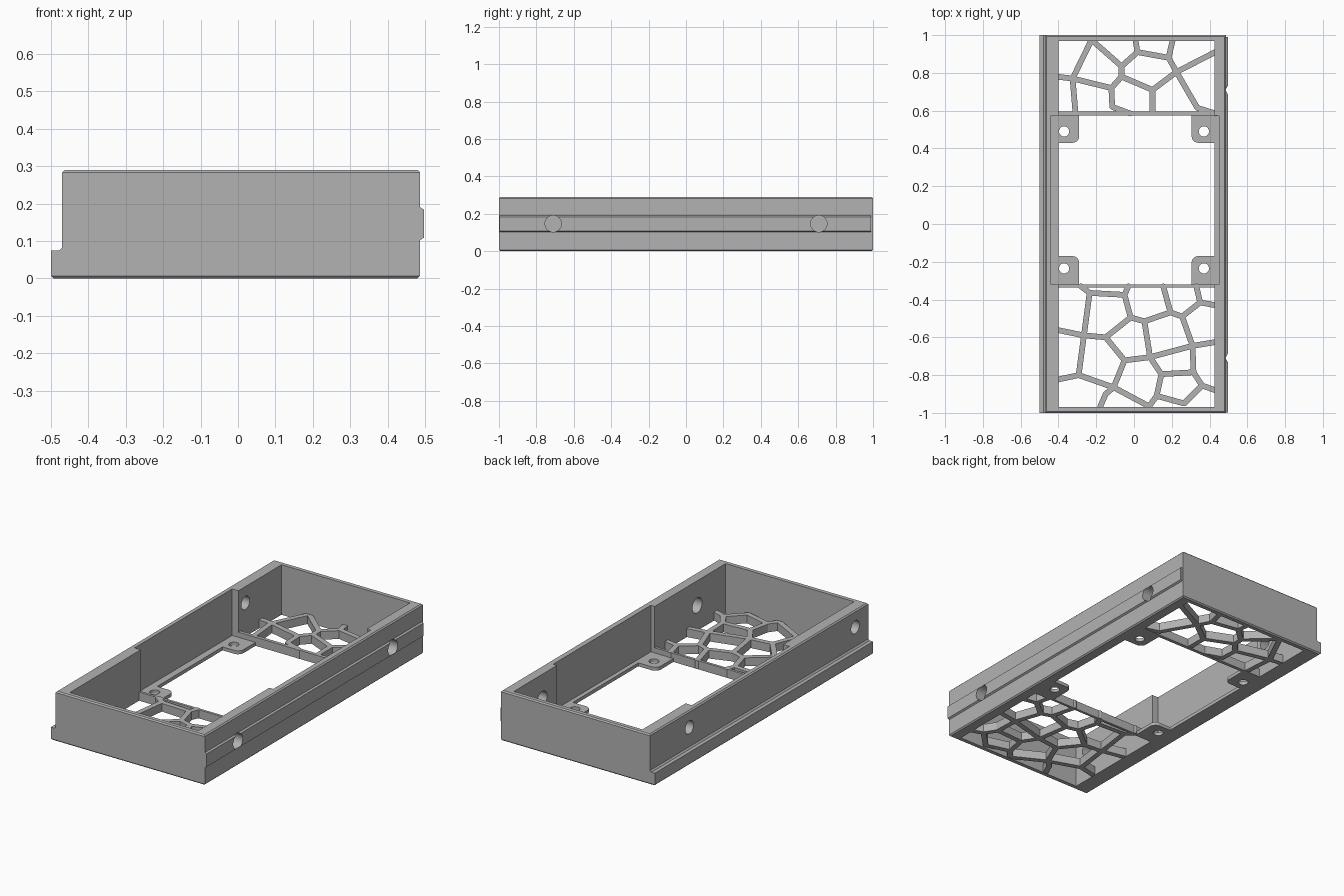
import bpy, bmesh, math
from mathutils import Vector, Matrix

if "Cube" in bpy.data.objects:
    bpy.data.objects.remove(bpy.data.objects["Cube"], do_unlink=True)

HEIGHT, FLOOR, LIP = 0.29, 0.05, 0.02
grey = bpy.data.materials.new("plain grey")
grey.use_nodes = True
grey.diffuse_color = (0.45, 0.45, 0.45, 1)
grey.node_tree.nodes["Principled BSDF"].inputs["Base Color"].default_value = (0.45, 0.45, 0.45, 1)


def finish(name, bm):
    bmesh.ops.recalc_face_normals(bm, faces=bm.faces)
    mesh = bpy.data.meshes.new(name)
    bm.to_mesh(mesh)
    bm.free()
    mesh.materials.append(grey)
    obj = bpy.data.objects.new(name, mesh)
    bpy.context.collection.objects.link(obj)
    return obj


def add_box(bm, x, y, z):
    size = Matrix.Diagonal((x[1] - x[0], y[1] - y[0], z[1] - z[0], 1))
    centre = Matrix.Translation((sum(x) / 2, sum(y) / 2, sum(z) / 2))
    return bmesh.ops.create_cube(bm, size=1, matrix=centre @ size)["verts"]


def box(name, x, y, z):
    bm = bmesh.new()
    add_box(bm, x, y, z)
    return finish(name, bm)


def cylinder(name, centre, radius, depth, axis="Z"):
    bm = bmesh.new()
    turn = Matrix.Rotation(math.pi / 2, 4, "Y") if axis == "X" else Matrix()
    bmesh.ops.create_cone(bm, cap_ends=True, segments=32, radius1=radius, radius2=radius,
                          depth=depth, matrix=Matrix.Translation(centre) @ turn)
    return finish(name, bm)


def long_profile(name, points, y0, y1):
    """Extrude an x-z outline along y."""
    bm = bmesh.new()
    face = bm.faces.new([bm.verts.new((x, y0, z)) for x, z in points])
    out = bmesh.ops.extrude_face_region(bm, geom=[face])["geom"]
    bmesh.ops.translate(bm, vec=(0, y1 - y0, 0),
                        verts=[v for v in out if isinstance(v, bmesh.types.BMVert)])
    return bm


def boolean(obj, tool, operation="DIFFERENCE"):
    mod = obj.modifiers.new("boolean", "BOOLEAN")
    mod.operation, mod.solver, mod.object = operation, "EXACT", tool
    bpy.context.view_layer.update()
    graph = bpy.context.evaluated_depsgraph_get()
    mesh = bpy.data.meshes.new_from_object(obj.evaluated_get(graph))
    obj.modifiers.clear()
    obj.data = mesh
    bpy.data.objects.remove(tool, do_unlink=True)


# Outer body with a foot ledge on its right side
bm = long_profile("body", [(-0.5, 0), (0.487, 0), (0.487, HEIGHT), (-0.47, HEIGHT),
                           (-0.47, 0.083), (-0.478, 0.074), (-0.5, 0.074)], -1, 1)
rims = [e for e in bm.edges if all(v.co.z < 0.001 for v in e.verts)
        or all(v.co.z > HEIGHT - 0.001 for v in e.verts)]
bmesh.ops.recalc_face_normals(bm, faces=bm.faces)
bmesh.ops.bevel(bm, geom=rims, offset=0.007, segments=1, affect="EDGES")
body = finish("tray_body", bm)

# Chamfered rail on the left side
rail = finish("rail", long_profile("rail", [(0.47, 0.103), (0.487, 0.103), (0.497, 0.109),
                                            (0.497, 0.184), (0.487, 0.19), (0.47, 0.19)], -0.997, 0.99))
boolean(body, rail, "UNION")

# Cavity, wider middle pocket and the floor openings
INNER, POCKET, WINDOW = (-0.40, 0.425), (-0.44, 0.45), (-0.32, 0.575)
for x, y, z in [(INNER, (-0.97, 0.97), (FLOOR, 1)),
                (POCKET, WINDOW, (LIP, 1)),
                (INNER, WINDOW, (-1, 1)),
                (INNER, (0.595, 0.97), (-1, 1)),
                (INNER, (-0.97, -0.335), (-1, 1))]:
    boolean(body, box("cutter", x, y, z))

# Screw holes through the side walls
for y in (-0.71, 0.71):
    boolean(body, cylinder("cutter", (0.46, y, 0.147), 0.044, 0.2, "X"))
for y in (-0.88, 0.64):
    boolean(body, cylinder("cutter", (-0.44, y, 0.195), 0.038, 0.2, "X"))

# Corner mounting tabs with a rounded free corner
for side, x in (("right", (-0.41, -0.29)), ("left", (0.305, 0.435))):
    for end, y, hole in (("back", (0.43, 0.58), 0.49), ("front", (-0.325, -0.17), -0.235)):
        bm = bmesh.new()
        add_box(bm, x, y, (0, LIP))
        free = [e for e in bm.edges if all(abs(v.co.x) < 0.35 and -0.2 < v.co.y < 0.5
                                           for v in e.verts)
                and abs(e.verts[0].co.z - e.verts[1].co.z) > 0.01]
        bmesh.ops.bevel(bm, geom=free, offset=0.035, segments=6, profile=0.5, affect="EDGES")
        tab = finish(f"{end}_{side}_tab", bm)
        boolean(tab, cylinder("cutter", (math.copysign(0.37, x[0]), hole, 0), 0.027, 0.2))


def grille(name, nodes, paths, half=0.015):
    """Upright struts along lettered paths, with a round post at every node."""
    bm = bmesh.new()
    for path in paths.split():
        for a, b in zip(path, path[1:]):
            p, q = Vector(nodes[a]), Vector(nodes[b])
            d = q - p
            verts = add_box(bm, (0, d.length), (-half, half), (0.002, FLOOR))
            place = Matrix.Translation((p.x, p.y, 0)) @ Matrix.Rotation(math.atan2(d.y, d.x), 4, "Z")
            bmesh.ops.transform(bm, matrix=place, verts=verts)
    for x, y in nodes.values():
        bmesh.ops.create_cone(bm, cap_ends=True, segments=12, radius1=half, radius2=half,
                              depth=FLOOR - 0.002,
                              matrix=Matrix.Translation((x, y, FLOOR / 2 + 0.001)))
    return finish(name, bm)


# Irregular cell grilles; lower-case letters are the ends on the frame
grille("back_grille", {
    "a": (-.41, .78), "A": (-.325, .77), "b": (-.225, .975), "c": (-.31, .59),
    "B": (-.12, .72), "C": (-.066, .835), "D": (.018, .91), "d": (.008, .975),
    "E": (-.066, .78), "F": (.098, .71), "f": (.098, .59), "G": (.183, .88),
    "g": (.205, .975), "H": (.225, .805), "h": (.43, .91), "J": (.335, .615),
    "j": (.43, .585), "K": (-.115, .62), "k": (-.02, .585),
}, "aABECDGHFf bAc bC Dd EF Gg Hh HJj BKk")

grille("front_grille", {
    "k": (-.41, -.56), "K": (-.265, -.59), "L": (-.235, -.365), "l": (-.28, -.33),
    "M": (-.05, -.375), "m": (-.03, -.33), "N": (-.15, -.60), "O": (-.293, -.80),
    "o": (-.41, -.825), "P": (-.108, -.865), "Q": (-.018, -.495), "R": (-.05, -.722),
    "S": (.055, -.515), "U": (.085, -.705), "T": (.193, -.468), "t": (.155, -.33),
    "V": (.255, -.49), "W": (.35, -.415), "w": (.33, -.33), "r": (.43, -.43),
    "X": (.31, -.645), "x": (.43, -.625), "Z": (.315, -.785), "A": (.145, -.795),
    "B": (.12, -.91), "e": (.08, -.965), "C": (.36, -.855), "c": (.43, -.88),
    "F": (.265, -.95), "D": (-.15, -.90), "d": (-.18, -.97),
}, "kKLMQSTVWr lL Mm KNQ KOo OPRUXx NR PDd Pe SUABe tT wW VXZCc AZ BFC")
